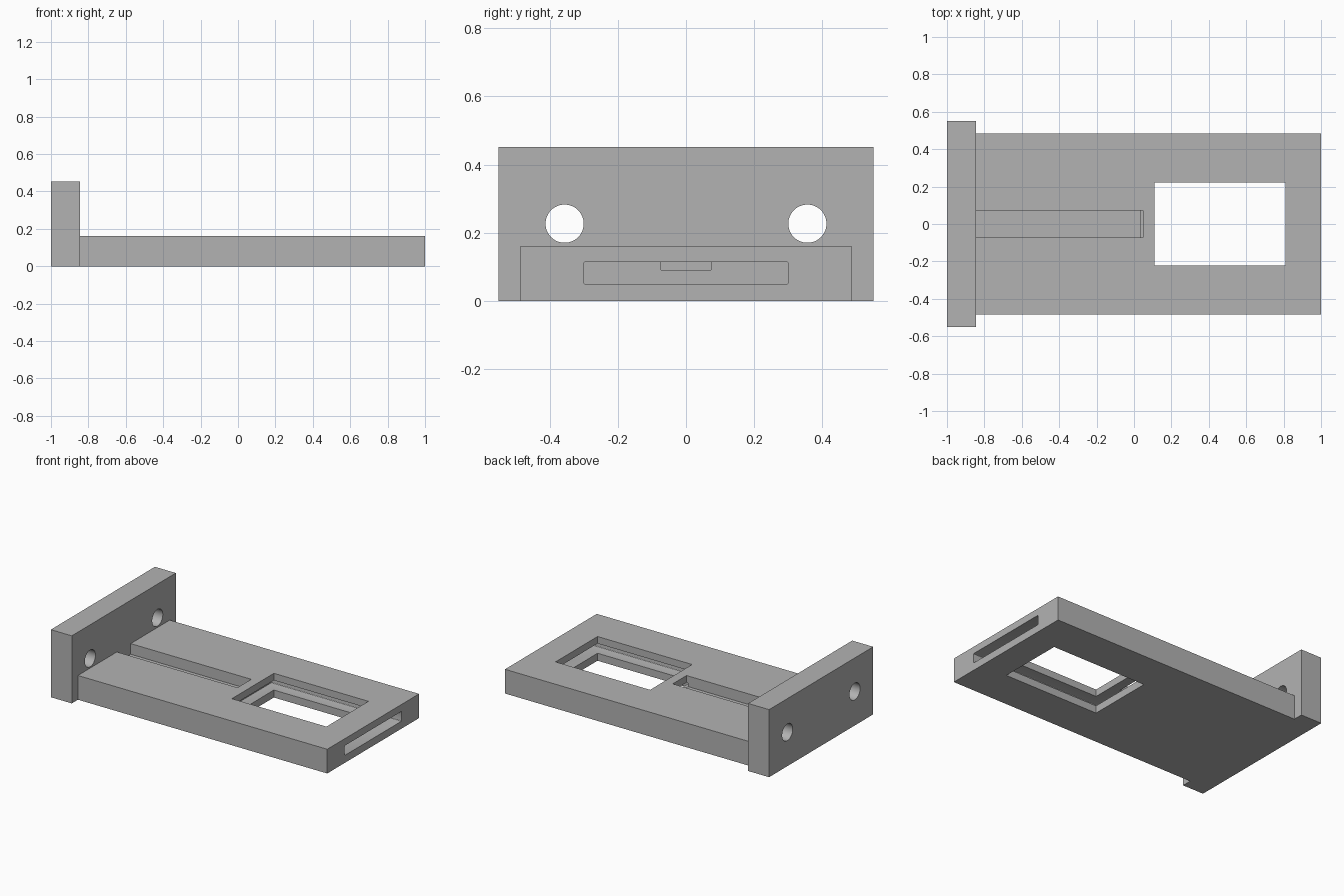
import bpy
import math

default = bpy.data.objects.get("Cube")
if default:
    bpy.data.objects.remove(default, do_unlink=True)

grey = bpy.data.materials.new("plain_grey")
grey.use_nodes = True
colour = (0.45, 0.45, 0.45, 1)
grey.diffuse_color = colour
grey.node_tree.nodes["Principled BSDF"].inputs["Base Color"].default_value = colour


def box(name, x, y, z):
    """Box spanning the given (min, max) ranges."""
    spans = (x, y, z)
    bpy.ops.mesh.primitive_cube_add(size=1, location=[sum(s) / 2 for s in spans])
    ob = bpy.context.object
    ob.name = name
    ob.scale = [s[1] - s[0] for s in spans]
    bpy.ops.object.transform_apply(location=False, rotation=False, scale=True)
    ob.data.materials.append(grey)
    return ob


def combine(target, tool, operation):
    """Apply a boolean and discard the tool."""
    mod = target.modifiers.new(tool.name, "BOOLEAN")
    mod.operation = operation
    mod.solver = "EXACT"
    mod.object = tool
    bpy.context.view_layer.objects.active = target
    bpy.ops.object.modifier_apply(modifier=mod.name)
    bpy.data.objects.remove(tool, do_unlink=True)


# Upright end flange joined with the long flat plate
bracket = box("mounting_bracket", (-1, -0.845), (-0.55, 0.55), (0, 0.452))
plate = box("plate", (-0.9, 1), (-0.485, 0.485), (0, 0.162))
combine(bracket, plate, "UNION")

# Flat card slot entering from the free end, with slightly rounded long edges
slot = box("card_slot", (0.037, 1.1), (-0.3, 0.3), (0.05, 0.115))
bevel = slot.modifiers.new("rounded", "BEVEL")
bevel.width = 0.005
bevel.segments = 3
bevel.affect = "EDGES"
bevel.limit_method = "WEIGHT"
weights = slot.data.attributes.new("bevel_weight_edge", "FLOAT", "EDGE")
for edge in slot.data.edges:
    a, b = (slot.data.vertices[i].co for i in edge.vertices)
    weights.data[edge.index].value = 1.0 if abs(a.x - b.x) > 0.1 else 0.0
bpy.context.view_layer.objects.active = slot
bpy.ops.object.modifier_apply(modifier=bevel.name)
combine(bracket, slot, "DIFFERENCE")

# Window through the plate, and the cable groove in its top
window = box("window", (0.11, 0.81), (-0.222, 0.222), (-0.1, 0.3))
combine(bracket, window, "DIFFERENCE")
groove = box("groove", (-0.845, 0.047), (-0.073, 0.073), (0.091, 0.3))
combine(bracket, groove, "DIFFERENCE")

# Pair of screw holes through the flange
for side in (-1, 1):
    bpy.ops.mesh.primitive_cylinder_add(
        vertices=48, radius=0.056, depth=0.5,
        location=(-0.92, side * 0.356, 0.227), rotation=(0, math.pi / 2, 0))
    hole = bpy.context.object
    hole.name = "screw_hole"
    hole.data.materials.append(grey)
    combine(bracket, hole, "DIFFERENCE")

# Smooth hole walls, crisp edges elsewhere
bpy.ops.object.select_all(action="DESELECT")
bracket.select_set(True)
bpy.context.view_layer.objects.active = bracket
bpy.ops.object.transform_apply(location=True, rotation=False, scale=False)
bpy.ops.object.shade_smooth_by_angle(angle=math.radians(30))
